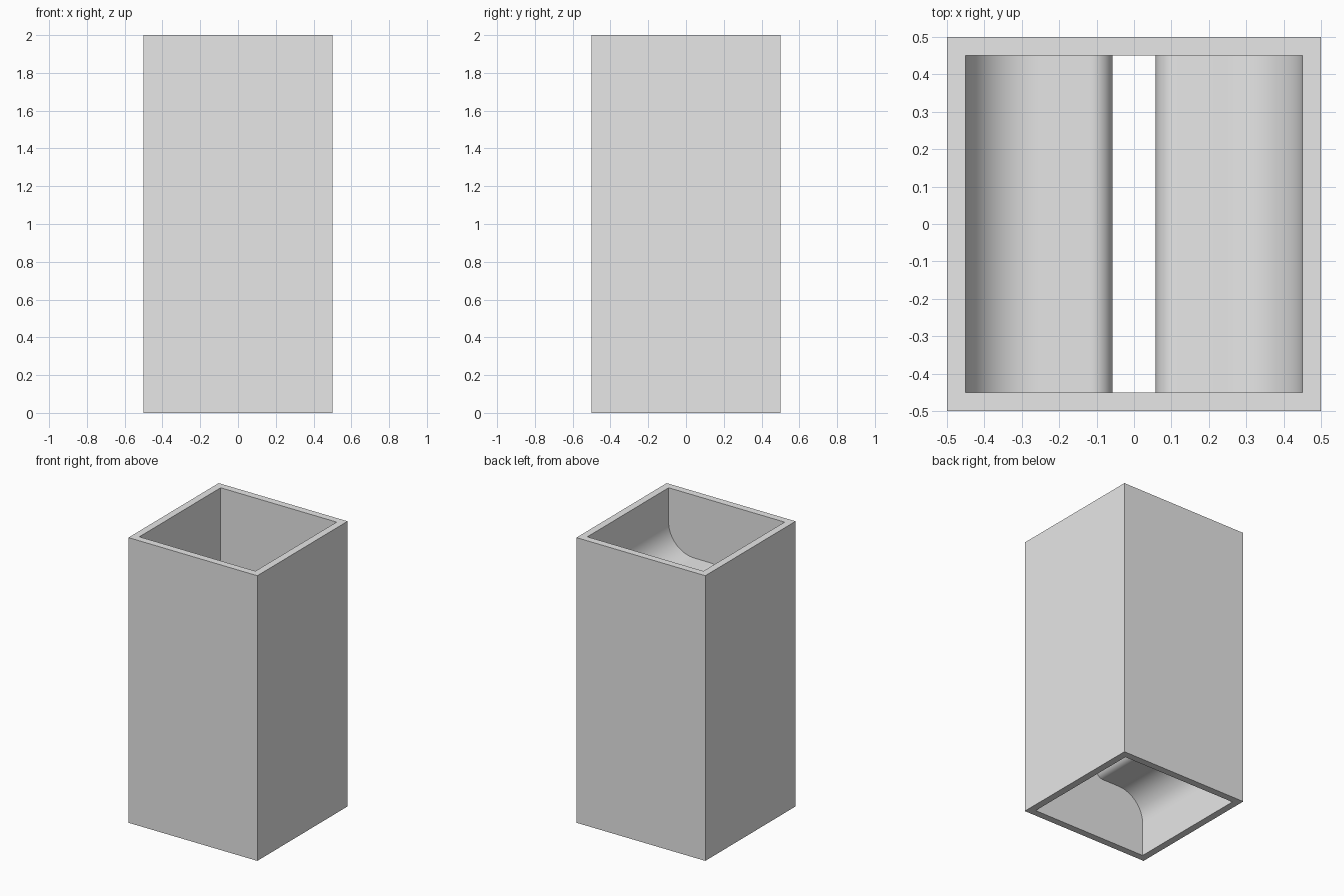
import bpy, bmesh, math

cube = bpy.data.objects.get("Cube")
if cube:
    bpy.data.objects.remove(cube, do_unlink=True)

OUTER, INNER, HEIGHT = 0.5, 0.45, 2.0
HALF, FILLET, GAP = 0.06, 0.2, 0.058   # baffle half thickness, root fillet, slot half width
EMBED = 0.01                           # how far baffles sink into the walls

grey = bpy.data.materials.new("light_grey")
grey.use_nodes = True
colour = (0.8, 0.8, 0.8, 1)
grey.diffuse_color = colour
grey.node_tree.nodes["Principled BSDF"].inputs["Base Color"].default_value = colour


def finish(name, bm):
    bmesh.ops.recalc_face_normals(bm, faces=bm.faces[:])
    mesh = bpy.data.meshes.new(name)
    bm.to_mesh(mesh)
    bm.free()
    mesh.materials.append(grey)
    obj = bpy.data.objects.new(name, mesh)
    bpy.context.collection.objects.link(obj)
    return obj


def arc(cx, cz, r, start, end, steps=16):
    angles = [math.radians(start + (end - start) * i / steps) for i in range(steps + 1)]
    return [(cx + r * math.cos(a), cz + r * math.sin(a)) for a in angles]


# Square tube, open at both ends
def make_housing():
    bm = bmesh.new()
    signs = [(-1, -1), (1, -1), (1, 1), (-1, 1)]
    rings = [[bm.verts.new((sx * r, sy * r, z)) for sx, sy in signs]
             for r, z in ((OUTER, 0), (OUTER, HEIGHT), (INNER, HEIGHT), (INNER, 0))]
    for k in range(4):
        a, b = rings[k], rings[(k + 1) % 4]
        for i in range(4):
            j = (i + 1) % 4
            bm.faces.new((a[i], a[j], b[j], b[i]))
    return finish("housing", bm)


# Shelf with a rounded lip and filleted root, growing from one side wall
def make_baffle(name, side, height):
    centre = INNER - FILLET
    rise = HALF + FILLET
    outline = arc(centre, rise, FILLET, 0, -90)
    outline += arc(GAP + HALF, 0, HALF, 90, 270, 24)
    outline += arc(centre, -rise, FILLET, 90, 0)
    outline += [(INNER + EMBED, -rise), (INNER + EMBED, rise)]
    bm = bmesh.new()
    depth = INNER + EMBED
    face = bm.faces.new([bm.verts.new((side * x, -depth, height + z)) for x, z in outline])
    new = bmesh.ops.extrude_face_region(bm, geom=[face])["geom"]
    bmesh.ops.translate(bm, vec=(0, 2 * depth, 0),
                        verts=[v for v in new if isinstance(v, bmesh.types.BMVert)])
    obj = finish(name, bm)
    bpy.ops.object.select_all(action="DESELECT")
    obj.select_set(True)
    bpy.context.view_layer.objects.active = obj
    bpy.ops.object.shade_smooth_by_angle(angle=math.radians(30))


make_housing()
make_baffle("upper_left_baffle", 1, 1.5)
make_baffle("lower_right_baffle", -1, 0.5)
